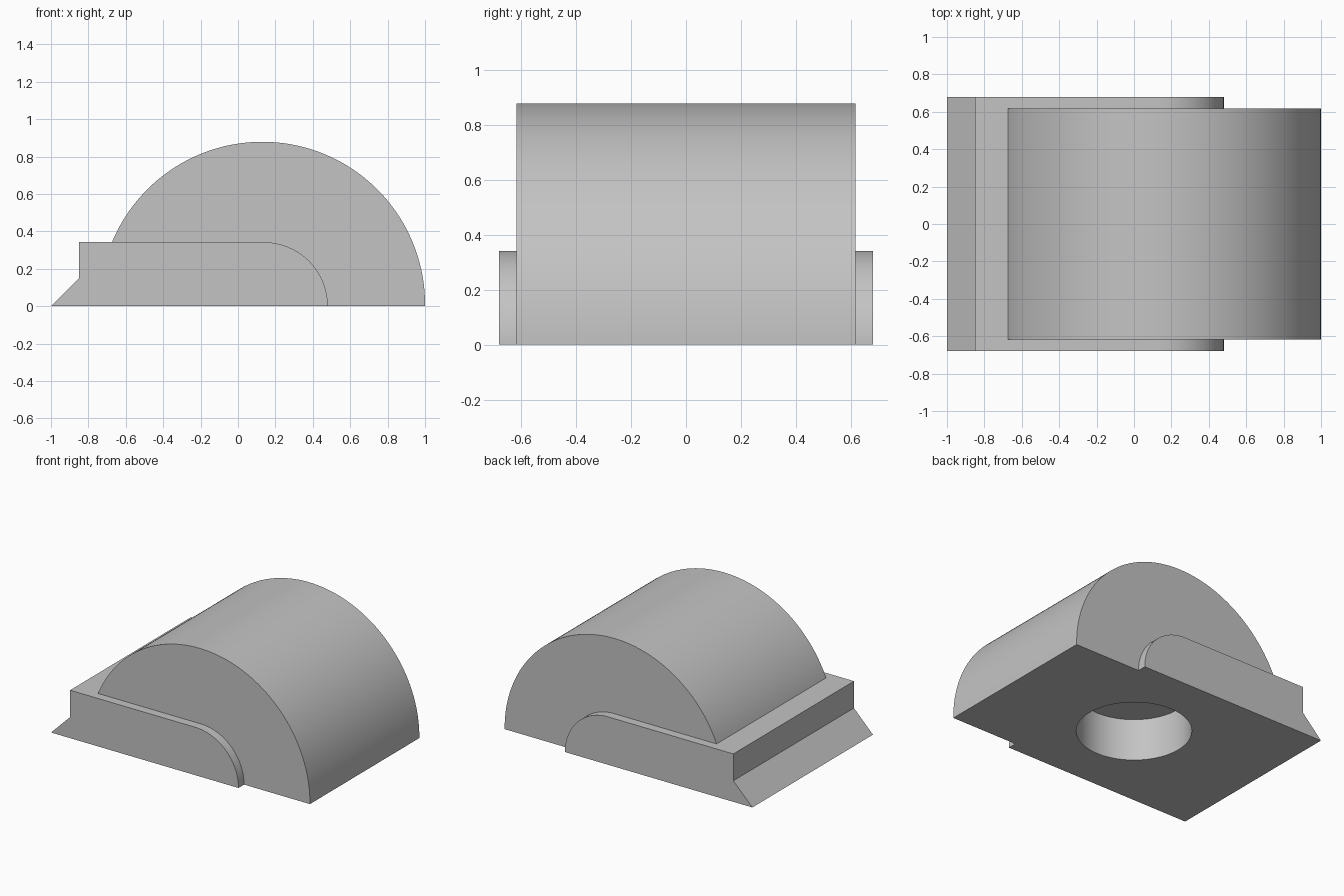
import bpy, bmesh, math

cube = bpy.data.objects.get("Cube")
if cube:
    bpy.data.objects.remove(cube, do_unlink=True)

grey = bpy.data.materials.new("light_grey")
grey.use_nodes = True
colour = (0.55, 0.55, 0.55, 1)
grey.diffuse_color = colour
grey.node_tree.nodes["Principled BSDF"].inputs["Base Color"].default_value = colour


def arc(cx, cz, r, start, end, steps):
    """Points along a circular arc in the xz plane."""
    angles = [math.radians(start + (end - start) * i / steps) for i in range(steps + 1)]
    return [(cx + r * math.cos(a), cz + r * math.sin(a)) for a in angles]


def extrude_profile(name, profile, half_width):
    """Solid made by sweeping an xz profile along y."""
    bm = bmesh.new()
    face = bm.faces.new([bm.verts.new((x, -half_width, z)) for x, z in profile])
    swept = bmesh.ops.extrude_face_region(bm, geom=[face])["geom"]
    moved = [v for v in swept if isinstance(v, bmesh.types.BMVert)]
    bmesh.ops.translate(bm, verts=moved, vec=(0, 2 * half_width, 0))
    bmesh.ops.recalc_face_normals(bm, faces=bm.faces)
    mesh = bpy.data.meshes.new(name)
    bm.to_mesh(mesh)
    bm.free()
    mesh.materials.append(grey)
    obj = bpy.data.objects.new(name, mesh)
    bpy.context.collection.objects.link(obj)
    return obj


def combine(target, other, operation):
    """Apply an exact boolean and drop the second solid."""
    bpy.context.view_layer.objects.active = target
    mod = target.modifiers.new(operation.lower(), "BOOLEAN")
    mod.operation, mod.solver, mod.object = operation, "EXACT", other
    bpy.ops.object.modifier_apply(modifier=mod.name)
    bpy.data.objects.remove(other, do_unlink=True)


# Wide base with a sloped lip on one end and a rounded shoulder on the other
base_profile = [(-1, 0), (-0.85, 0.15), (-0.85, 0.342)] + arc(0.138, 0, 0.342, 90, 0, 32)
body = extrude_profile("domed_block", base_profile, 0.68)

# Half-round dome, slightly narrower than the base
dome_profile = [(-0.735, 0), (1, 0)] + arc(0.13, 0.009, 0.87, 0, 180, 96)
dome = extrude_profile("dome", dome_profile, 0.617)
combine(body, dome, "UNION")

# Blind round socket in the underside
bpy.ops.mesh.primitive_cylinder_add(vertices=96, radius=0.372, depth=0.6)
socket = bpy.context.object
socket.name = "socket_cutter"
socket.data.materials.append(grey)
combine(body, socket, "DIFFERENCE")

# Smooth the curved walls, keep the corners crisp
bpy.ops.object.select_all(action="DESELECT")
body.select_set(True)
bpy.context.view_layer.objects.active = body
bpy.ops.object.shade_smooth_by_angle(angle=math.radians(20))
